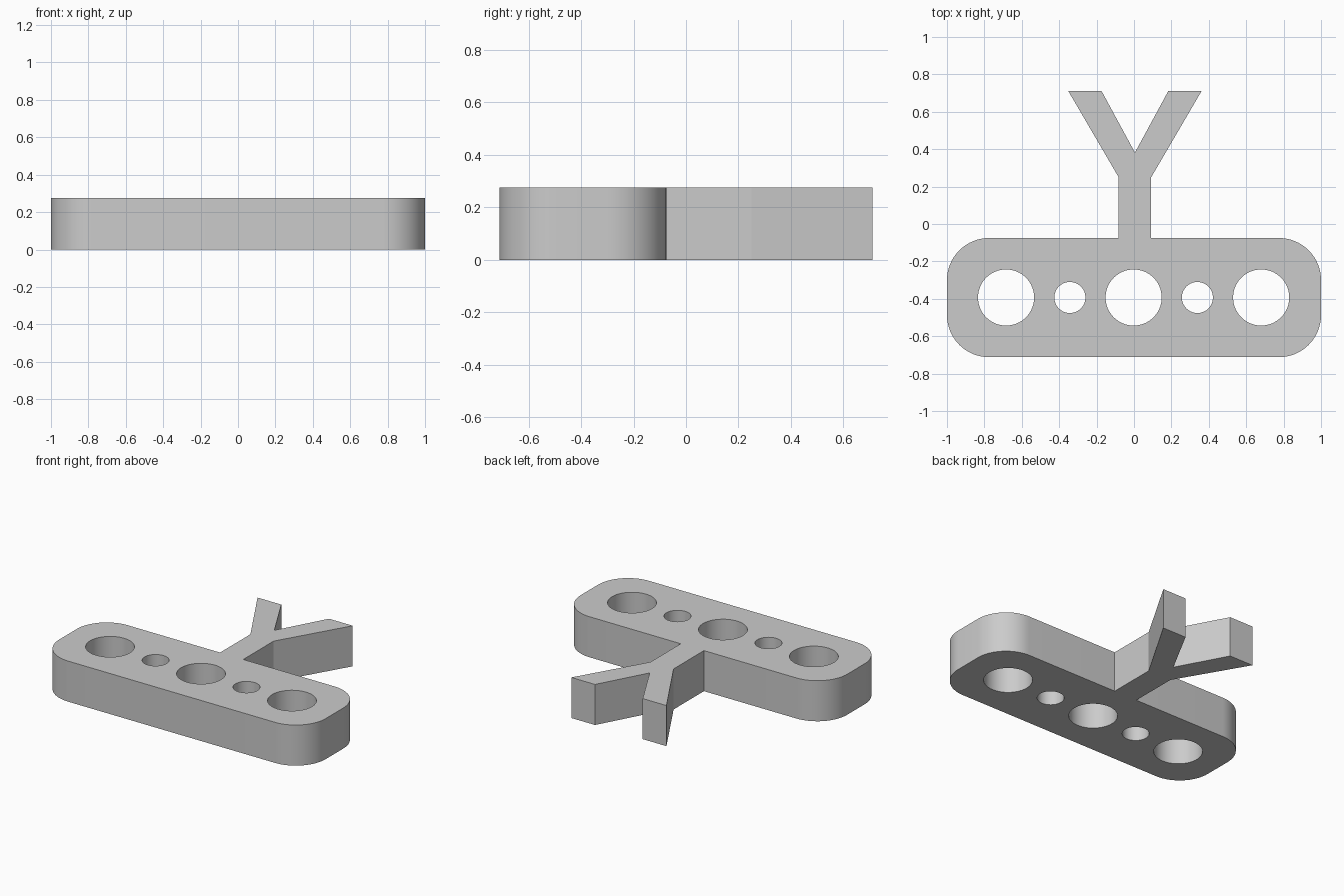
import bpy
import bmesh
from math import cos, sin, pi, radians

HEIGHT = 0.275

cube = bpy.data.objects.get("Cube")
if cube:
    bpy.data.objects.remove(cube, do_unlink=True)

grey = bpy.data.materials.new("plain grey")
grey.use_nodes = True
colour = (0.6, 0.6, 0.6, 1)
grey.diffuse_color = colour
grey.node_tree.nodes["Principled BSDF"].inputs["Base Color"].default_value = colour


def arc(x, y, radius, start, end, steps):
    """Points along an arc, angles in degrees."""
    angles = [radians(start + (end - start) * i / steps) for i in range(steps + 1)]
    return [(x + radius * cos(a), y + radius * sin(a)) for a in angles]


def prism(name, outline, bottom=0, top=HEIGHT):
    """Extrude a flat outline straight up."""
    bm = bmesh.new()
    base = bm.faces.new([bm.verts.new((x, y, bottom)) for x, y in outline])
    extruded = bmesh.ops.extrude_face_region(bm, geom=[base], use_keep_orig=True)
    for item in extruded["geom"]:
        if isinstance(item, bmesh.types.BMVert):
            item.co.z = top
    bmesh.ops.recalc_face_normals(bm, faces=bm.faces[:])
    mesh = bpy.data.meshes.new(name)
    bm.to_mesh(mesh)
    bm.free()
    mesh.materials.append(grey)
    obj = bpy.data.objects.new(name, mesh)
    bpy.context.collection.objects.link(obj)
    return obj


def activate(obj):
    bpy.ops.object.select_all(action="DESELECT")
    obj.select_set(True)
    bpy.context.view_layer.objects.active = obj


# Rounded bar
front, back, corner = -0.712, -0.075, 0.225
outline = []
for sx, sy, start in ((1, 1, 0), (-1, 1, 90), (-1, -1, 180), (1, -1, 270)):
    cy = back - corner if sy > 0 else front + corner
    outline += arc(sx * (1 - corner), cy, corner, start, start + 90, 16)
bar = prism("rounded_bar", outline)

# Through holes, alternating large and small
for i in range(5):
    radius = 0.083 if i % 2 else 0.15
    ring = arc(-0.684 + 0.341 * i, -0.393, radius, 0, 360, 64)[:-1]
    cutter = prism("hole_cutter", ring, -0.1, HEIGHT + 0.1)
    cutter.hide_render = True
    hole = bar.modifiers.new("hole", "BOOLEAN")
    hole.operation = "DIFFERENCE"
    hole.solver = "EXACT"
    hole.object = cutter
    activate(bar)
    bpy.ops.object.modifier_apply(modifier=hole.name)
    bpy.data.objects.remove(cutter, do_unlink=True)
activate(bar)
bpy.ops.object.shade_smooth_by_angle(angle=radians(30))

# Forked stem on the back edge, mirrored about its own centre line
centre = 0.005
half = [(0.087, back), (0.087, 0.25), (0.357, 0.712), (0.179, 0.712)]
right_side = [(centre + x, y) for x, y in half]
left_side = [(centre - x, y) for x, y in reversed(half)]
prism("forked_stem", right_side + [(centre, 0.382)] + left_side)
